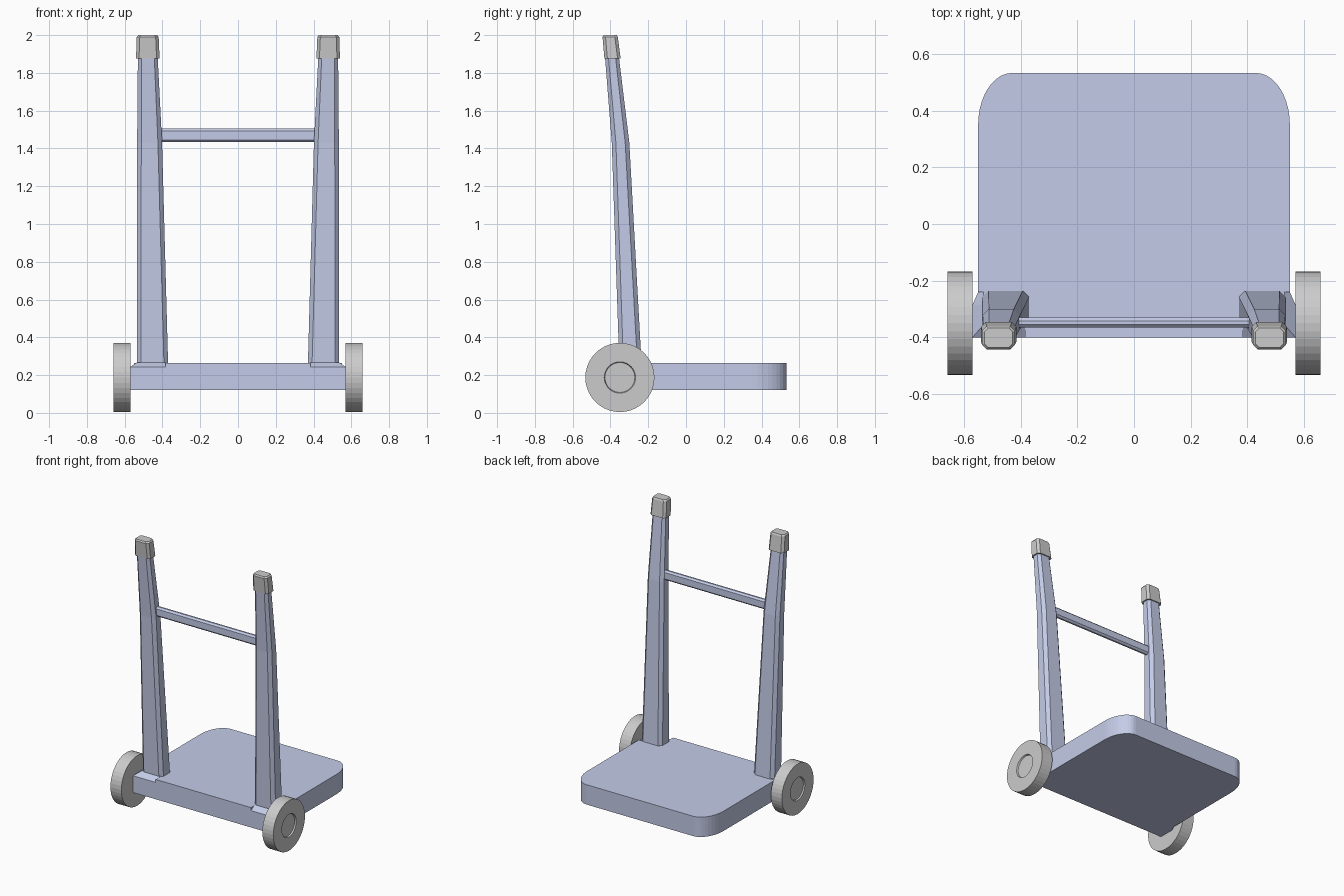
import bpy, bmesh, math

if "Cube" in bpy.data.objects:
    bpy.data.objects.remove(bpy.data.objects["Cube"])

paint = bpy.data.materials.new("blue_paint")
paint.diffuse_color = (0.55, 0.6, 0.8, 1)
paint.use_nodes = True
paint.node_tree.nodes["Principled BSDF"].inputs["Base Color"].default_value = paint.diffuse_color


def loft(name, rings, mat=None, mirror=False):
    """Skin a stack of equal-length rings and close both ends."""
    bm = bmesh.new()
    vs = [[bm.verts.new(p) for p in r] for r in rings]
    n = len(rings[0])
    for a, b in zip(vs, vs[1:]):
        for i in range(n):
            j = (i + 1) % n
            bm.faces.new((a[i], a[j], b[j], b[i]))
    bm.faces.new(vs[0][::-1])
    bm.faces.new(vs[-1])
    bmesh.ops.recalc_face_normals(bm, faces=bm.faces)
    me = bpy.data.meshes.new(name)
    bm.to_mesh(me)
    bm.free()
    ob = bpy.data.objects.new(name, me)
    bpy.context.collection.objects.link(ob)
    if mat:
        me.materials.append(mat)
    if mirror:
        ob.modifiers.new("mirror", 'MIRROR')
    return ob


def octo(x0, x1, y0, y1, c):
    """Rectangle with chamfered corners."""
    return [(x0 + c, y0), (x1 - c, y0), (x1, y0 + c), (x1, y1 - c),
            (x1 - c, y1), (x0 + c, y1), (x0, y1 - c), (x0, y0 + c)]


def at(pts, z):
    return [(x, y, z) for x, y in pts]


# Deck with rounded far corners and notches for the post feet
half = [(0.385, -0.40), (0.385, -0.24), (0.55, -0.24)]
for i in range(11):
    a = math.pi / 2 * i / 10
    half.append((0.43 + 0.12 * math.cos(a), 0.35 + 0.183 * math.sin(a)))
outline = half + [(-x, y) for x, y in reversed(half)]
loft("deck", [at(outline, 0.12), at(outline, 0.265)], paint)

# Post feet carrying the wheels, sloping up to the posts
foot = [(0.385, -0.40), (0.57, -0.40), (0.57, -0.285), (0.55, -0.24), (0.385, -0.24)]
foot_top = [(0.385, -0.36), (0.535, -0.36), (0.535, -0.285), (0.53, -0.24), (0.385, -0.24)]
loft("post_foot", [at(foot, 0.12), at(foot, 0.243), at(foot_top, 0.268)], paint, True)

# Tapered, bent posts
loft("post", [at(octo(0.37, 0.536, -0.353, -0.235, 0.022), 0.255),
              at(octo(0.402, 0.534, -0.393, -0.300, 0.022), 1.43),
              at(octo(0.426, 0.530, -0.430, -0.357, 0.018), 1.90)], paint, True)

# Grey handle grips
loft("grip", [at(octo(0.415, 0.540, -0.432, -0.346, 0.016), 1.875),
              at(octo(0.420, 0.536, -0.442, -0.361, 0.016), 1.990),
              at(octo(0.428, 0.528, -0.436, -0.367, 0.014), 2.0)], None, True)

# Crossbar between the posts
bar = octo(-0.366, -0.330, 1.434, 1.505, 0.012)
loft("crossbar", [[(x, y, z) for y, z in bar] for x in (-0.42, 0.42)], paint)


# Wheels with a shallow hub recess on the outer side
def circle(x, r, n=40):
    return [(x, -0.35 + r * math.cos(2 * math.pi * i / n),
             0.1825 + 0.005 + r * math.sin(2 * math.pi * i / n)) for i in range(n)]


wheel = loft("wheel", [circle(0.57, 0.183), circle(0.658, 0.183),
                       circle(0.658, 0.083), circle(0.648, 0.079)], None, True)
